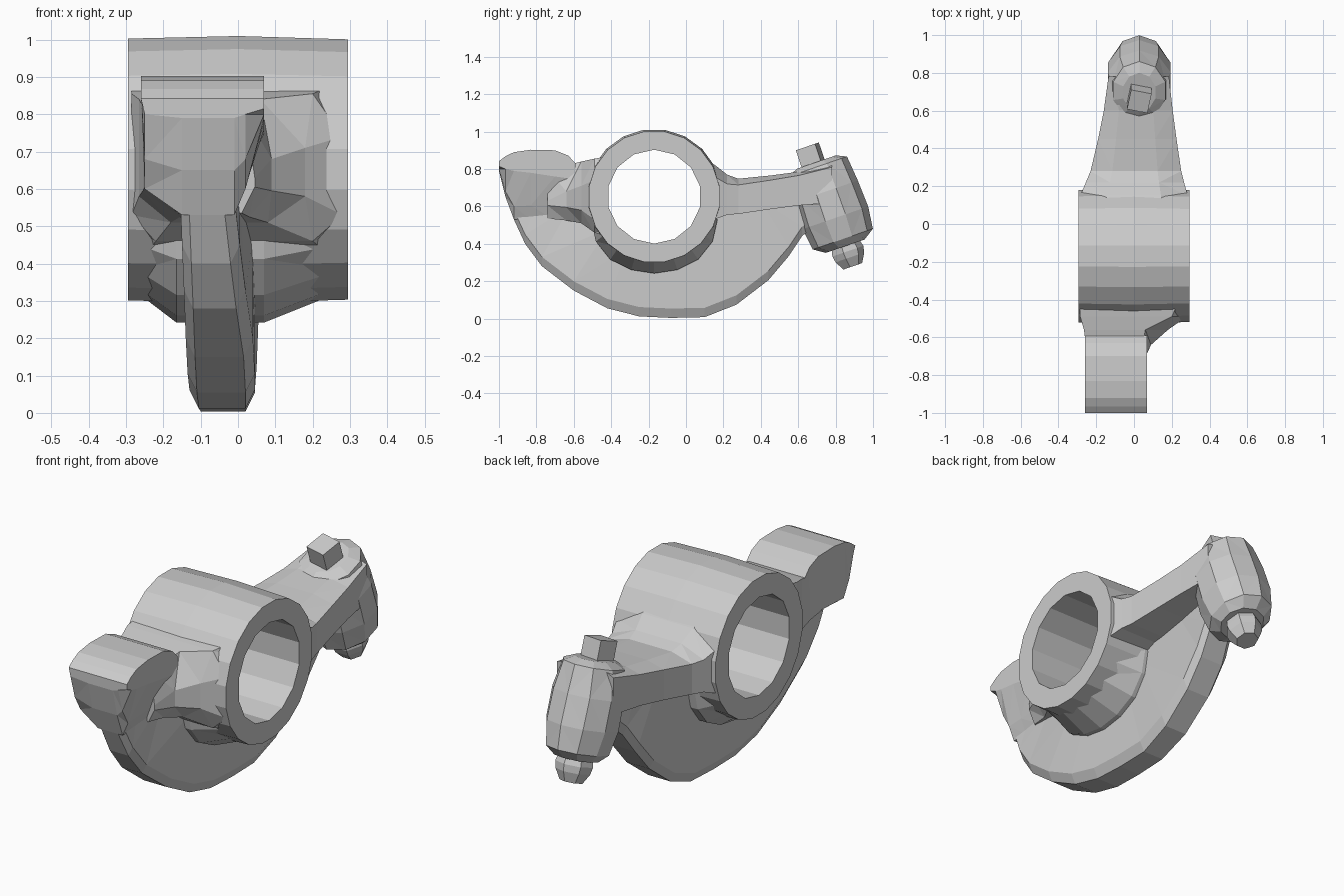
import bpy, bmesh, math
from mathutils import Vector

if "Cube" in bpy.data.objects:
    bpy.data.objects.remove(bpy.data.objects["Cube"])

CY, CZ = -0.17, 0.652  # barrel axis


def loft(name, sections):
    """Skin a list of equal-length closed sections and cap both ends."""
    bm = bmesh.new()
    rings = [[bm.verts.new(p) for p in s] for s in sections]
    n = len(rings[0])
    for a, b in zip(rings, rings[1:]):
        for i in range(n):
            j = (i + 1) % n
            bm.faces.new((a[i], a[j], b[j], b[i]))
    bm.faces.new(rings[0][::-1])
    bm.faces.new(rings[-1])
    bmesh.ops.triangulate(bm, faces=[f for f in bm.faces if len(f.verts) == 4])
    bmesh.ops.recalc_face_normals(bm, faces=bm.faces)
    me = bpy.data.meshes.new(name)
    bm.to_mesh(me)
    bm.free()
    ob = bpy.data.objects.new(name, me)
    bpy.context.collection.objects.link(ob)
    return ob


def combine(body, other, op):
    mod = body.modifiers.new(op, 'BOOLEAN')
    mod.operation, mod.object, mod.solver = op, other, 'EXACT'
    bpy.context.view_layer.objects.active = body
    bpy.ops.object.modifier_apply(modifier=mod.name)
    bpy.data.objects.remove(other)


def circle(x, r, n):
    return [(x, CY + r * math.cos(2 * math.pi * (i + .5) / n),
             CZ + r * math.sin(2 * math.pi * (i + .5) / n)) for i in range(n)]


# Bearing barrel, slightly crowned
body = loft("rocker_body", [circle(-.295, .355, 20), circle(0, .362, 20),
                            circle(.295, .353, 20)])

# Sloped fillet under the barrel
fillet = []
for i in range(9):
    a = math.radians(200 + i * 17.5)
    c, s = math.cos(a), math.sin(a)
    R = .36 + .05 * min(1, i / 1.5, (8 - i) / 1.5)
    fillet.append([(x, CY + r * c, CZ + r * s) for x, r in
                   ((-.27, .33), (.27, .33), (.07, R), (-.165, R))])
fillet = loft("barrel_fillet", fillet)

# Curved web: outer y, z, inner y, z, left x, right x
web_rows = [(-.92, .53, -.8, .62, -.155, -.01), (-.86, .40, -.62, .6, -.15, .005),
            (-.77, .28, -.5, .58, -.145, .02), (-.6, .15, -.42, .48, -.14, .04),
            (-.42, .055, -.31, .38, -.135, .045), (-.25, .012, -.22, .35, -.13, .045),
            (-.08, .004, -.12, .35, -.125, .045), (.1, .008, 0, .40, -.12, .045),
            (.27, .075, .1, .5, -.125, .05), (.44, .205, .2, .6, -.125, .055),
            (.55, .335, .4, .63, -.12, .06), (.62, .44, .55, .65, -.1, .07),
            (.72, .53, .68, .68, -.08, .08)]
web = loft("web", [[(l, iy, iz), (r, iy, iz), (r, oy, oz + .05), (r - .025, oy, oz),
                    (l + .025, oy, oz), (l, oy, oz + .05)]
                   for oy, oz, iy, iz, l, r in web_rows])


def crowned(y, l, r, zb, zs, zt):
    return [(l, y, zb), (r, y, zb), (r, y, zs),
            (r * .5, y, zt), (l * .5, y, zt), (l, y, zs)]


# Tapered rear arm
arm = loft("rear_arm", [crowned(*s) for s in (
    (.02, -.285, .285, .48, .80, .88), (.15, -.285, .285, .53, .76, .825),
    (.22, -.255, .265, .555, .72, .77), (.28, -.23, .25, .56, .715, .748),
    (.45, -.19, .225, .585, .74, .765), (.6, -.16, .205, .605, .765, .785),
    (.78, -.135, .185, .62, .81, .84))])

# Neck flaring from the pad into the barrel
neck = loft("front_neck", [
    [(l2, y, zb), (r2, y, zb), (r, y, zb + .07), (r, y, zg), (r3, y, zt), (l, y, zt), (l, y, zb + .07)]
    for y, l, r, l2, r2, r3, zb, zg, zt in (
        (-.36, -.285, .285, -.25, .25, .26, .42, .80, .88),
        (-.49, -.285, .28, -.22, .2, .20, .46, .74, .855),
        (-.56, -.265, .18, -.18, .08, .06, .51, .71, .84),
        (-.64, -.255, .09, -.155, .03, .045, .525, .68, .82),
        (-.74, -.25, .045, -.15, .01, .02, .535, .63, .80))])

# Contact pad with rounded top: y, top z, shoulder z, bottom z
pad = loft("contact_pad", [
    [(-.15, y, zb), (-.01, y, zb), (.02, y, zm), (.07, y, zs),
     (.07, y, zt), (-.26, y, zt), (-.25, y, zm)]
    for y, zt, zs, zm, zb in (
        (-1, .842, .815, .80, .79), (-.965, .868, .80, .68, .65),
        (-.92, .89, .79, .60, .53), (-.83, .903, .78, .605, .53),
        (-.7, .9, .76, .61, .525), (-.63, .872, .75, .61, .52),
        (-.59, .83, .74, .61, .515))])

# Tilted adjuster axis at the rear end
AXIS = Vector((0, -.326, .946))
SIDE = Vector((0, .946, .326))
BASE = Vector((.028, .685, .87))


def stack(name, rows, n, shift=0, turn=0):
    """Rings along the tilted axis: (distance, radius along arm, radius in x)."""
    out = []
    for d, rs, rx in rows:
        ring = []
        for i in range(n):
            a = 2 * math.pi * i / n + turn
            ring.append(BASE + AXIS * d + SIDE * (shift + rs * math.cos(a))
                        + Vector((rx * math.sin(a), 0, 0)))
        out.append(ring)
    return loft(name, out)


boss = stack("adjuster_boss", [(-.035, .11, .09), (-.06, .165, .145), (-.2, .178, .175),
                               (-.35, .185, .175), (-.47, .17, .15), (-.51, .11, .11)], 10)

for part in (fillet, web, arm, neck, pad, boss):
    combine(body, part, 'UNION')
combine(body, loft("bore", [circle(-.5, .251, 14), circle(.5, .251, 14)]), 'DIFFERENCE')

# Screw end above and ball tip below the boss
stack("adjuster_screw", [(-.08, .078, .078), (.06, .078, .078)], 4, -.018, math.pi / 4 + .2)
stack("ball_tip", [(-.49, .08, .08), (-.54, .092, .092), (-.575, .085, .085),
                   (-.625, .056, .056)], 7)
